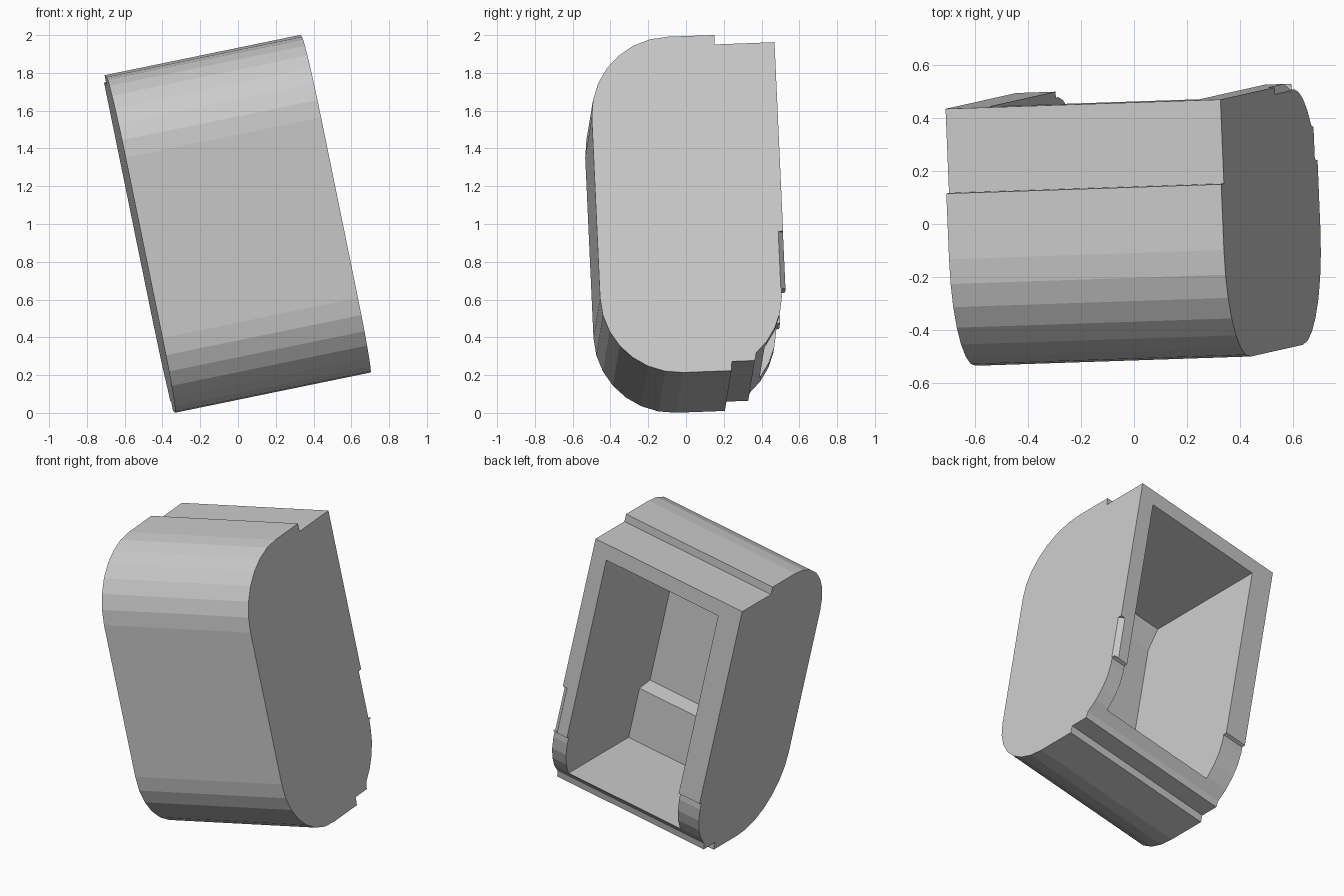
import bpy, bmesh, math
from mathutils import Matrix, Vector

if "Cube" in bpy.data.objects:
    bpy.data.objects.remove(bpy.data.objects["Cube"])

# Tilted local frame: u across, v towards the back, w up the long side
u = Vector((1.035, 0.035, 0.213)).normalized()
w = Vector((-0.37, -0.082, 1.79))
w = (w - u * w.dot(u)).normalized()
v = w.cross(u)
FRAME = Matrix.Translation((0, -0.01, 0.9985)) @ Matrix((u, v, w)).transposed().to_4x4()

grey = bpy.data.materials.new("light grey")
grey.diffuse_color = (0.6, 0.6, 0.6, 1)
grey.use_nodes = True
grey.node_tree.nodes["Principled BSDF"].inputs["Base Color"].default_value = grey.diffuse_color


def prism(name, outline, lo, hi, axis):
    """Extrude a 2D outline along local axis 0 (u) or 2 (w)."""
    bm = bmesh.new()
    put = (lambda p, h: (h, p[0], p[1])) if axis == 0 else (lambda p, h: (p[0], p[1], h))
    a = [bm.verts.new(put(p, lo)) for p in outline]
    b = [bm.verts.new(put(p, hi)) for p in outline]
    bm.faces.new(a)
    bm.faces.new(b)
    for i in range(len(a)):
        j = (i + 1) % len(a)
        bm.faces.new((a[i], a[j], b[j], b[i]))
    bmesh.ops.recalc_face_normals(bm, faces=bm.faces)
    me = bpy.data.meshes.new(name)
    bm.to_mesh(me)
    bm.free()
    me.materials.append(grey)
    ob = bpy.data.objects.new(name, me)
    ob.matrix_world = FRAME
    bpy.context.collection.objects.link(ob)
    return ob


def arc(cx, cy, r, a0, a1, n):
    return [(cx + r * math.cos(math.radians(a0 + (a1 - a0) * i / n)),
             cy + r * math.sin(math.radians(a0 + (a1 - a0) * i / n))) for i in range(n + 1)]


# Shell: rounded front, notches at top and bottom, stepped lower rim
R = 0.42
outline = arc(-0.065, 0.488, R, 180, 90, 7)
outline += [(0.183, 0.908), (0.183, 0.857), (0.5, 0.857), (0.5, -0.475), (0.478, -0.48)]
outline += arc(0.058, -0.495, R, -4, -50, 4)
outline += [(0.319, -0.858), (0.197, -0.858), (0.193, -0.908)]
outline += arc(-0.065, -0.488, R, 270, 180, 7)
shell = prism("housing_shell", outline, -0.5285, 0.5285, 0)

# Open cavity with a sloped upper corner and a ledge near the floor
cavity = prism("cavity_cutter", [
    (0.7, 0.757), (-0.33, 0.757), (-0.39, 0.63), (-0.39, -0.41),
    (-0.28, -0.425), (-0.28, -0.765), (0.7, -0.765)], -0.378, 0.428, 0)

# Short bevelled relief on one rim edge
relief = prism("rim_relief_cutter", [
    (0.4985, 0.5), (0.5285, 0.474), (0.56, 0.474), (0.56, 0.53), (0.4985, 0.53)],
    -0.474, -0.165, 2)

for cutter in (cavity, relief):
    mod = shell.modifiers.new(cutter.name, 'BOOLEAN')
    mod.operation = 'DIFFERENCE'
    mod.solver = 'EXACT'
    mod.object = cutter
    cutter.hide_render = True
    cutter.display_type = 'WIRE'
